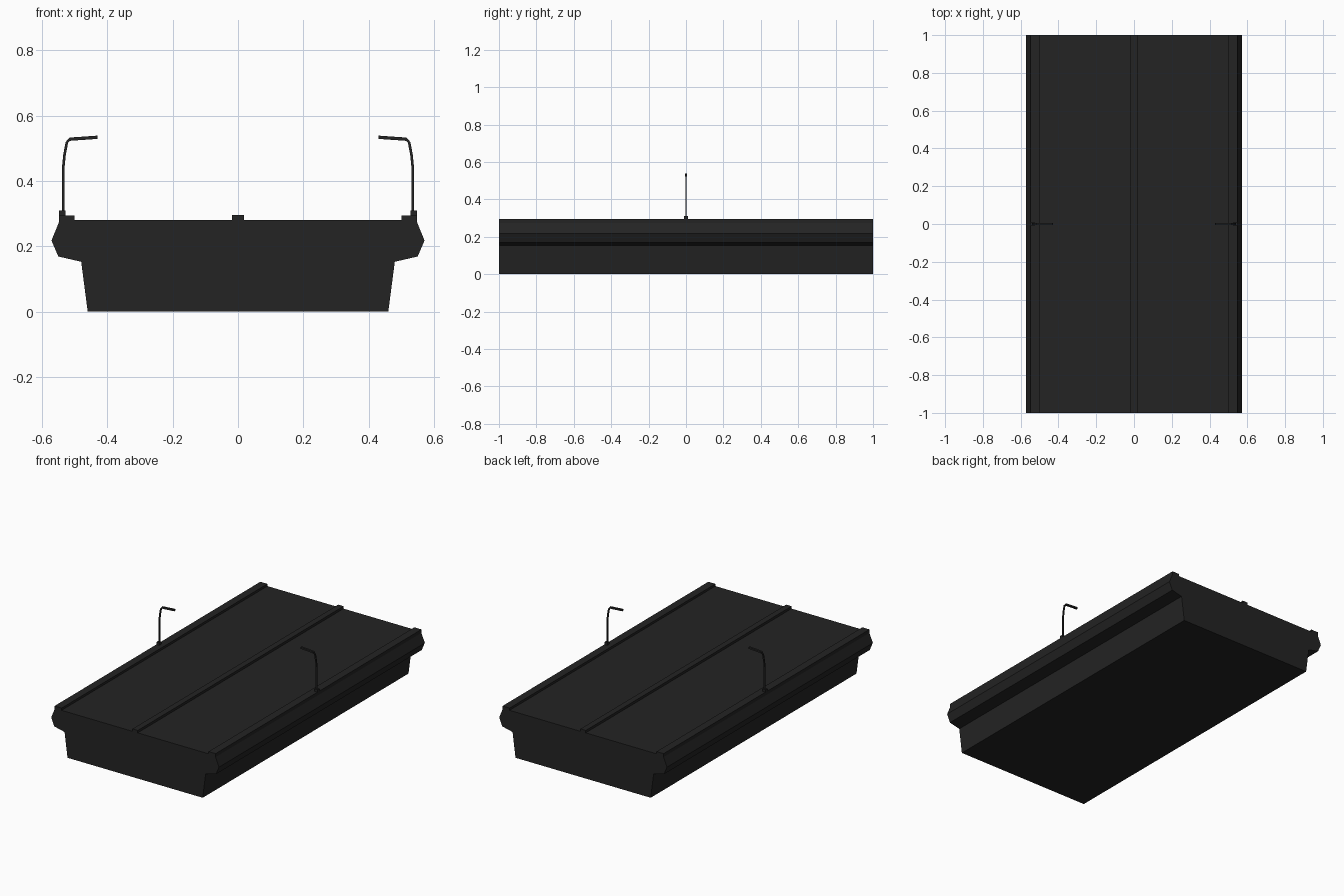
import bpy
from mathutils import Vector

if "Cube" in bpy.data.objects:
    bpy.data.objects.remove(bpy.data.objects["Cube"])

mat = bpy.data.materials.new("dark_asphalt")
mat.diffuse_color = (0.017, 0.017, 0.017, 1)
mat.use_nodes = True
mat.node_tree.nodes["Principled BSDF"].inputs["Base Color"].default_value = mat.diffuse_color


def make(name, verts, faces):
    me = bpy.data.meshes.new(name)
    me.from_pydata(verts, [], faces)
    me.materials.append(mat)
    ob = bpy.data.objects.new(name, me)
    bpy.context.collection.objects.link(ob)
    return ob


def extrude_y(name, profile, half):
    """Extrude a counter-clockwise XZ profile from -half to +half along y."""
    n = len(profile)
    verts = [(x, y, z) for y in (-half, half) for x, z in profile]
    faces = [tuple(range(n)), tuple(range(2 * n - 1, n - 1, -1))]
    faces += [(i, i + n, (i + 1) % n + n, (i + 1) % n) for i in range(n)]
    return make(name, verts, faces)


def rect(x0, x1, z0, z1):
    return [(x0, z0), (x1, z0), (x1, z1), (x0, z1)]


def tube(name, path, rx, ry, mirror):
    """Square tube following an XZ path."""
    pts = [Vector((mirror * x, 0, z)) for x, z in path]
    verts, faces = [], []
    for i, p in enumerate(pts):
        d = (pts[min(i + 1, len(pts) - 1)] - pts[max(i - 1, 0)]).normalized()
        side = Vector((d.z, 0, -d.x)) * rx
        dep = Vector((0, ry, 0))
        verts += [p + side + dep, p - side + dep, p - side - dep, p + side - dep]
    for i in range(len(pts) - 1):
        a = i * 4
        faces += [(a + k, a + (k + 1) % 4, a + 4 + (k + 1) % 4, a + 4 + k) for k in range(4)]
    e = len(verts) - 4
    faces += [(3, 2, 1, 0), (e, e + 1, e + 2, e + 3)]
    return make(name, verts, faces)


# Bridge body with flared edges and raised kerbs
right = [(0.46, 0), (0.48, 0.153), (0.55, 0.169), (0.571, 0.218),
         (0.548, 0.274), (0.548, 0.295), (0.50, 0.295), (0.50, 0.281)]
extrude_y("bridge_deck", right + [(-x, z) for x, z in reversed(right)], 1)

# Central divider
extrude_y("median_strip", rect(-0.018, 0.018, 0.28, 0.296), 1)

# Street lamps on both sides
for s, side in ((1, "right"), (-1, "left")):
    x0, x1 = sorted((s * 0.528, s * 0.548))
    extrude_y(side + "_lamp_base", rect(x0, x1, 0.285, 0.31), 0.011)
    tube(side + "_lamp_pole", [(0.535, 0.30), (0.535, 0.44), (0.531, 0.48),
                               (0.524, 0.518), (0.516, 0.528), (0.485, 0.531)], 0.004, 0.004, s)
    tube(side + "_lamp_head", [(0.516, 0.528), (0.43, 0.534)], 0.005, 0.006, s)
